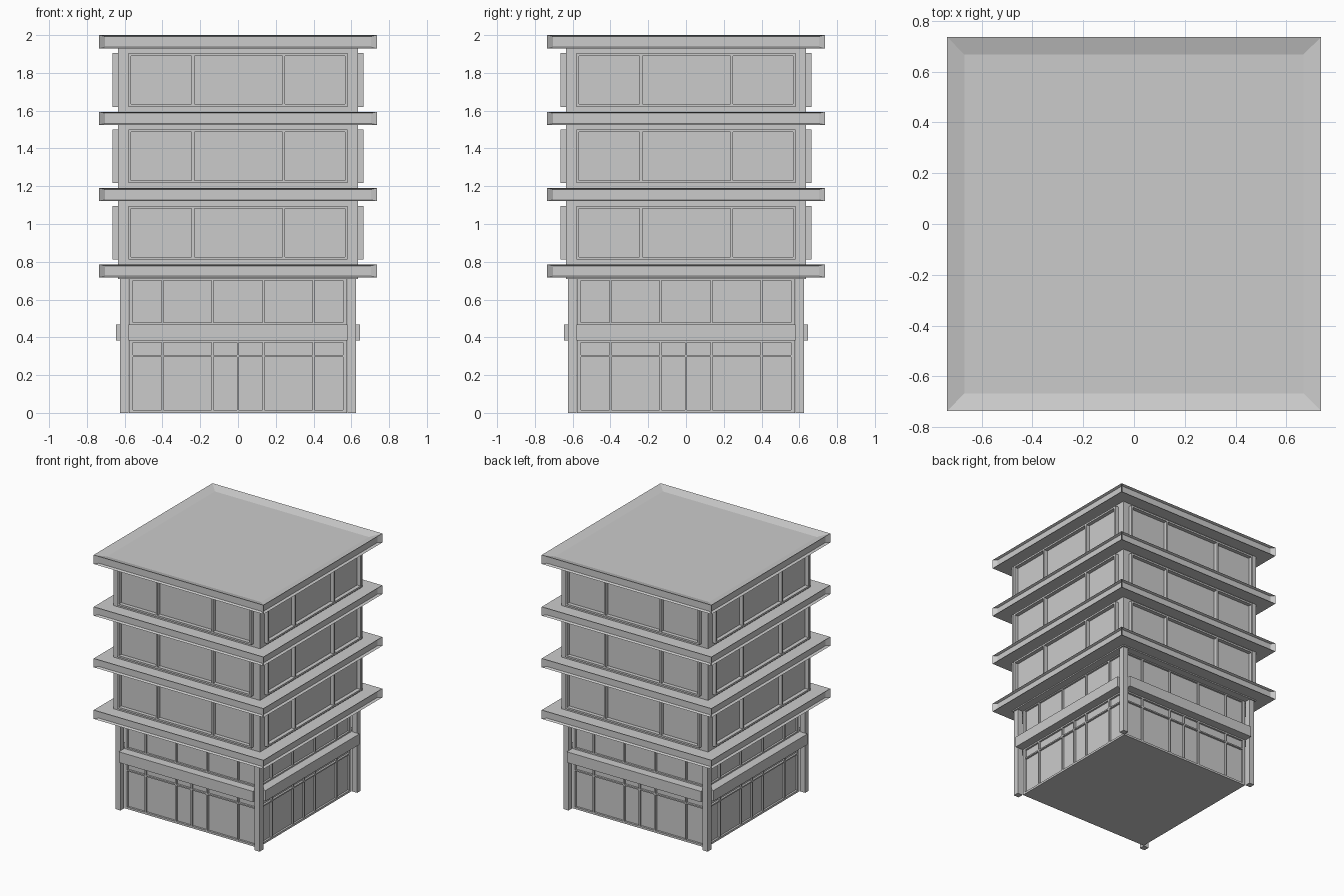
import bpy, bmesh
from math import pi
from mathutils import Matrix, Vector

if "Cube" in bpy.data.objects:
    bpy.data.objects.remove(bpy.data.objects["Cube"])


def finish(name, bm):
    bmesh.ops.recalc_face_normals(bm, faces=bm.faces)
    me = bpy.data.meshes.new(name)
    bm.to_mesh(me)
    bm.free()
    ob = bpy.data.objects.new(name, me)
    bpy.context.collection.objects.link(ob)
    return ob


def boxes(name, items, sides=1):
    """items: (x0, x1, y0, y1, z0, z1); repeated around z on the given number of sides."""
    bm = bmesh.new()
    for s in range(sides):
        rot = Matrix.Rotation(s * pi / 2, 4, 'Z')
        for x0, x1, y0, y1, z0, z1 in items:
            mid = Vector(((x0 + x1) / 2, (y0 + y1) / 2, (z0 + z1) / 2))
            m = rot @ Matrix.Translation(mid) @ Matrix.Diagonal((x1 - x0, y1 - y0, z1 - z0, 1))
            bmesh.ops.create_cube(bm, size=1, matrix=m)
    return finish(name, bm)


def slab(name, z0, z1, roof=False):
    """Overhanging slab with a recessed panel in each edge."""
    bm = bmesh.new()
    h = 0.735
    m = Matrix.Translation((0, 0, (z0 + z1) / 2)) @ Matrix.Diagonal((2 * h, 2 * h, z1 - z0, 1))
    bmesh.ops.create_cube(bm, size=1, matrix=m)
    bm.normal_update()
    top = [f for f in bm.faces if f.normal.z > 0.5]
    edges = [f for f in bm.faces if abs(f.normal.z) < 0.5]
    for f in edges:
        axis = 1 if abs(f.normal.x) > 0.5 else 0
        bmesh.ops.inset_individual(bm, faces=[f], thickness=0.01, depth=-0.02)
        for v in f.verts:
            v.co[axis] = 0.705 if v.co[axis] > 0 else -0.705
    if roof:
        bmesh.ops.inset_individual(bm, faces=top, thickness=0.097, depth=-0.02)
    finish(name, bm)


# Floor slabs and roof
STEP = 0.404
for i in range(4):
    z = 0.717 + i * STEP
    slab("roof_slab" if i == 3 else f"floor_slab_{i + 1}", z, 2.0 if i == 3 else z + 0.069, i == 3)

# Upper storeys: walls and projecting window frames
for i in range(3):
    z = 0.786 + i * STEP
    boxes(f"upper_wall_{i + 1}", [(-0.635, 0.635, -0.635, 0.635, z - 0.01, z + 0.345)])
    a, b, t = z + 0.026, z + 0.31, 0.014
    y0, y1 = -0.665, -0.63
    frame = [(-0.58, 0.58, y0, y1, a, a + t), (-0.58, 0.58, y0, y1, b - t, b)]
    for x in (-0.573, -0.238, 0.242, 0.573):
        frame.append((x - 0.007, x + 0.007, y0, y1, a + t, b - t))
    boxes(f"window_frames_{i + 1}", frame, 4)
boxes("wall_base_lip", [(-0.635, 0.635, -0.635, 0.635, 0.708, 0.72)])

# Lower storeys: glazed core with base
boxes("glass_core", [(-0.562, 0.562, -0.562, 0.562, 0.005, 0.715)])
boxes("base_plate", [(-0.577, 0.577, -0.577, 0.577, 0, 0.01)])

# Shopfront frames: corner post, rails, mullions
y0, y1, w = -0.577, -0.555, 0.006
front = [(0.555, 0.577, y0, y1, 0.01, 0.712)]
for za, zb in ((0.01, 0.016), (0.296, 0.306), (0.372, 0.478), (0.7, 0.712)):
    front.append((-0.555, 0.555, y0, y1, za, zb))
for x in (-0.4, -0.135, 0, 0.135, 0.4):
    front.append((x - w, x + w, y0, y1, 0.016, 0.372))
    if x:
        front.append((x - w, x + w, y0, y1, 0.478, 0.7))
boxes("shopfront_frames", front, 4)

# Canopy band between the columns
boxes("canopy_band", [(-0.58, 0.58, -0.645, -0.57, 0.383, 0.467)], 4)

# Corner columns
boxes("corner_columns", [(0.58, 0.625, -0.625, -0.58, 0, 0.718)], 4)
